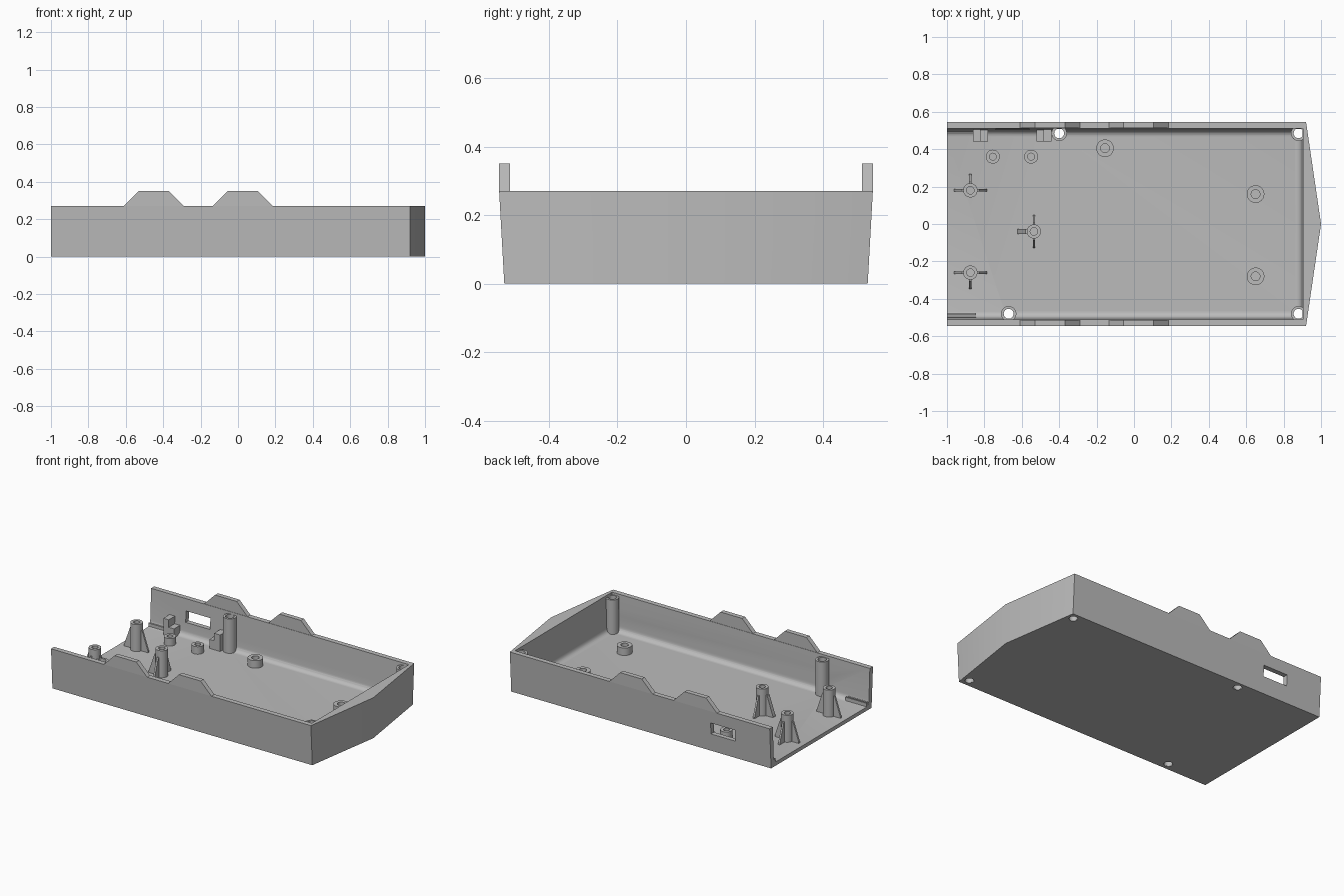
import bpy, bmesh, math
from mathutils import Vector

cube = bpy.data.objects.get("Cube")
if cube:
    bpy.data.objects.remove(cube, do_unlink=True)

grey = bpy.data.materials.new("plain grey")
grey.use_nodes = True
colour = (0.5, 0.5, 0.5, 1)
grey.diffuse_color = colour
grey.node_tree.nodes["Principled BSDF"].inputs["Base Color"].default_value = colour

FLOOR, RIM, TAB = 0.025, 0.27, 0.35
NOSE, END = 0.92, -1.0


def finish(name, bm, smooth=False):
    bmesh.ops.recalc_face_normals(bm, faces=bm.faces)
    mesh = bpy.data.meshes.new(name)
    bm.to_mesh(mesh)
    bm.free()
    mesh.materials.append(grey)
    ob = bpy.data.objects.new(name, mesh)
    bpy.context.collection.objects.link(ob)
    if smooth:
        bpy.ops.object.select_all(action='DESELECT')
        ob.select_set(True)
        bpy.context.view_layer.objects.active = ob
        bpy.ops.object.shade_smooth_by_angle(angle=math.radians(35))
    return ob


def loft(name, rings, caps=True, closed=False):
    """Skin a stack of equal-length point rings."""
    bm = bmesh.new()
    loops = [[bm.verts.new(p) for p in ring] for ring in rings]
    pairs = list(zip(loops, loops[1:]))
    if closed:
        pairs.append((loops[-1], loops[0]))
    for a, b in pairs:
        n = len(a)
        for i in range(n):
            j = (i + 1) % n
            bm.faces.new((a[i], a[j], b[j], b[i]))
    if caps and not closed:
        bm.faces.new(loops[0])
        bm.faces.new(loops[-1])
    return finish(name, bm, smooth=closed)


def box(name, x0, x1, y0, y1, z0, z1):
    return loft(name, [[(x0, y0, z), (x1, y0, z), (x1, y1, z), (x0, y1, z)]
                       for z in (z0, z1)])


def circle(x, y, z, r, n=32):
    return [(x + r * math.cos(math.tau * i / n), y + r * math.sin(math.tau * i / n), z)
            for i in range(n)]


def tube(name, x, y, r, hole, z0, z1):
    return loft(name, [circle(x, y, z0, r), circle(x, y, z1, r),
                       circle(x, y, z1, hole), circle(x, y, z0, hole)], closed=True)


def cut(target, cutter):
    cutter.hide_render = True
    mod = target.modifiers.new("cut", 'BOOLEAN')
    mod.operation, mod.solver, mod.object = 'DIFFERENCE', 'EXACT', cutter
    bpy.context.view_layer.objects.active = target
    bpy.ops.object.modifier_apply(modifier=mod.name)
    bpy.data.objects.remove(cutter, do_unlink=True)


# Tray: drafted side walls and a pointed nose
def outline(z, half):
    return [(END, -half, z), (NOSE, -half, z), (1, 0, z), (NOSE, half, z), (END, half, z)]


tray = loft("tray", [outline(0, 0.53), outline(RIM, 0.545)])

# Hollow with a rounded floor edge, open at the far end
rings = []
for k in range(6):
    a = math.radians(90 * k / 5)
    rings.append((FLOOR + 0.035 * (1 - math.cos(a)), 0.035 * (1 - math.sin(a))))
rings.append((RIM + 0.05, -0.012))
hollow = loft("hollow_cutter", [
    [(END - 0.1, -0.502 + i, z), (0.895 - i, -0.502 + i, z),
     (0.895 - i, 0.502 - i, z), (END - 0.1, 0.502 - i, z)] for z, i in rings])
cut(tray, hollow)

# Side port and screw holes
cut(tray, box("port_cutter", -0.74, -0.56, 0.45, 0.6, 0.115, 0.19))
screws = [(0.88, 0.485), (0.88, -0.48), (-0.40, 0.485), (-0.67, -0.48)]
for x, y in screws:
    cut(tray, loft("hole_cutter", [circle(x, y, z, 0.027) for z in (-0.1, 0.2)]))
bpy.ops.object.select_all(action='DESELECT')
tray.select_set(True)
bpy.context.view_layer.objects.active = tray
bpy.ops.object.shade_smooth_by_angle(angle=math.radians(25))

# Tall screw posts
for x, y in screws:
    tube("screw_post", x, y, 0.041, 0.0265, 0.003, 0.255)

# Raised tabs on both side walls
for side in (-1, 1):
    for x in (-0.45, 0.025):
        profile = [(x - 0.16, RIM), (x + 0.16, RIM), (x + 0.08, TAB), (x - 0.08, TAB)]
        loft("wall_tab", [[(px, side * y, pz) for px, pz in profile]
                          for y in (0.514, 0.545)])

# Low board standoffs
for x, y, r, h in [(-0.755, 0.36, 0.037, 0.075), (-0.55, 0.36, 0.037, 0.075),
                   (-0.155, 0.405, 0.047, 0.075), (0.65, 0.16, 0.047, 0.075),
                   (0.65, -0.28, 0.047, 0.075)]:
    tube("standoff", x, y, r, r * 0.5, FLOOR - 0.01, h)


# Ribbed posts with sloping fins
def fin(x, y, direction, width=0.012):
    d = Vector((*direction, 0))
    side = Vector((-d.y, d.x, 0)) * width / 2
    base = Vector((x, y, 0))
    profile = [(0.028, FLOOR - 0.01), (0.088, FLOOR - 0.01), (0.088, FLOOR + 0.01),
               (0.045, 0.16), (0.028, 0.16)]
    loft("post_fin", [[base + d * u + Vector((0, 0, z)) + side * s for u, z in profile]
                      for s in (-1, 1)])


LEFT, RIGHT, BACK, FRONT = (-1, 0), (1, 0), (0, 1), (0, -1)
for x, y, fins in [(-0.875, 0.18, (LEFT, RIGHT, BACK)),
                   (-0.875, -0.26, (LEFT, RIGHT, FRONT)),
                   (-0.535, -0.04, (LEFT, BACK, FRONT))]:
    tube("ribbed_post", x, y, 0.038, 0.02, FLOOR - 0.01, 0.205)
    for d in fins:
        fin(x, y, d, 0.026 if x > -0.6 and d == LEFT else 0.012)

# Stepped cradle brackets beside the port
for outer, mid, inner in [(-0.86, -0.82, -0.78), (-0.44, -0.485, -0.52)]:
    profile = [(outer, FLOOR - 0.01), (inner, FLOOR - 0.01), (inner, 0.085),
               (mid, 0.085), (mid, 0.135), (outer, 0.135)]
    loft("cradle_bracket", [[(px, y, pz) for px, pz in profile] for y in (0.44, 0.52)])

# Low guide rails at the open end
for y, x1 in [(0.487, -0.86), (0.506, -0.86), (-0.482, -0.845), (-0.503, -0.845)]:
    box("guide_rail", END, x1, y - 0.005, y + 0.005, FLOOR - 0.01, 0.05)
